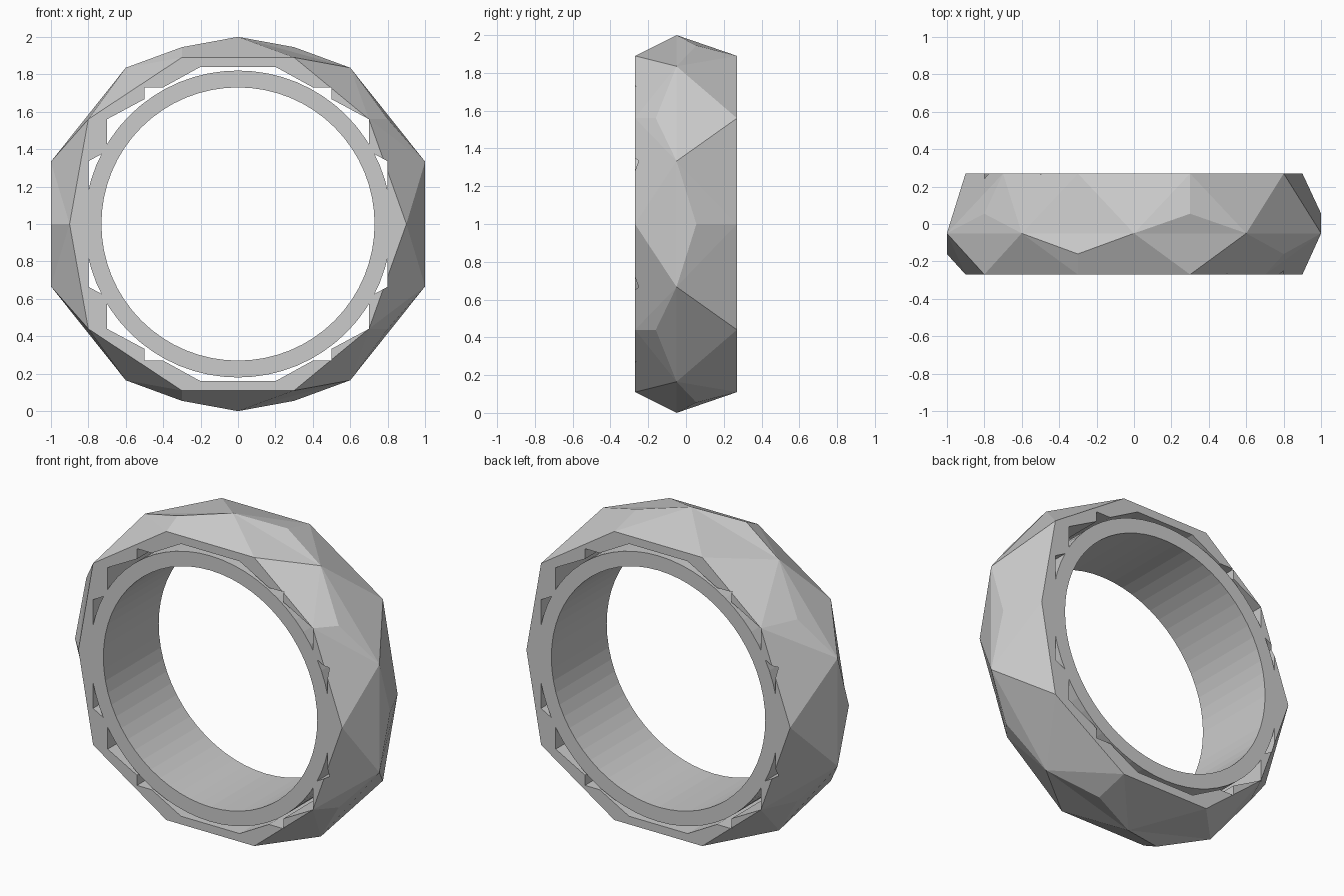
import bpy, bmesh, math

if "Cube" in bpy.data.objects:
    bpy.data.objects.remove(bpy.data.objects["Cube"])


def make_object(name, bm):
    bmesh.ops.recalc_face_normals(bm, faces=bm.faces[:])
    me = bpy.data.meshes.new(name)
    bm.to_mesh(me)
    bm.free()
    ob = bpy.data.objects.new(name, me)
    bpy.context.collection.objects.link(ob)
    return ob


# Smooth-bore inner band
def band(r_in, r_out, half, n=64):
    bm = bmesh.new()
    rings = []
    for r, y in ((r_in, -half), (r_out, -half), (r_out, half), (r_in, half)):
        rings.append([bm.verts.new((r * math.cos(2 * math.pi * i / n), y,
                                    1 + r * math.sin(2 * math.pi * i / n))) for i in range(n)])
    for k in range(4):
        a, b = rings[k], rings[(k + 1) % 4]
        for i in range(n):
            j = (i + 1) % n
            bm.faces.new((a[i], a[j], b[j], b[i]))
    return make_object("inner_band", bm)


# Faceted shell: ten slots clockwise from upper right, the tilt alternates
H = 0.27
right_edge = [(0.3, 0.89), (0.8, 0.56), (0.9, 0), (0.8, -0.56), (0.3, -0.89)]
right_mid = [(0.3, 0.945), (0.8, 0.56), (1, 0), (0.8, -0.56), (0.3, -0.945)]
right_ridge = [(0.6, 0.835), (1, 0.333), (1, -0.333), (0.6, -0.835), (0, -1)]


def full(half):
    return half + [(-x, -z) for x, z in half]


edge, mid, ridge = full(right_edge), full(right_mid), full(right_ridge)


def inset(p, narrow):
    x, z = p
    if narrow and abs(abs(x) - 0.8) < 0.01:
        x = math.copysign(0.7, x)
    return x, z


bm = bmesh.new()
F, B, M, R = [], [], [], []
for i in range(10):
    up = i % 2 == 0
    fx, fz = inset(edge[i], not up)
    bx, bz = inset(edge[i], up)
    F.append(bm.verts.new((fx, -H, 1 + fz)))
    B.append(bm.verts.new((bx, H, 1 + bz)))
    M.append(bm.verts.new((mid[i][0], 0.055 if up else -0.16, 1 + mid[i][1])))
    R.append(bm.verts.new((ridge[i][0], -0.05, 1 + ridge[i][1])))
for i in range(10):
    far, near = (F, B) if i % 2 == 0 else (B, F)
    prev, nxt = R[i - 1], R[i]
    j = (i + 1) % 10
    for tri in ((prev, nxt, far[i]), (prev, M[i], nxt),
                (prev, near[i], M[i]), (M[i], near[i], nxt),
                (nxt, F[i], F[j]), (nxt, B[i], B[j])):
        bm.faces.new(tri)
bm.faces.new(F)
bm.faces.new(B)
shell = make_object("faceted_shell", bm)

# Stepped opening cut through the shell
q = [(0.2, 0.84), (0.4, 0.73), (0.5, 0.73), (0.5, 0.667),
     (0.7, 0.56), (0.7, 0.39), (0.8, 0.335)]
outline = (q + [(x, -z) for x, z in reversed(q)] +
           [(-x, -z) for x, z in q] + [(-x, z) for x, z in reversed(q)])
bm = bmesh.new()
face = bm.faces.new([bm.verts.new((x, -0.5, 1 + z)) for x, z in outline])
ext = bmesh.ops.extrude_face_region(bm, geom=[face], use_keep_orig=True)
bmesh.ops.translate(bm, vec=(0, 1, 0),
                    verts=[v for v in ext["geom"] if isinstance(v, bmesh.types.BMVert)])
cutter = make_object("opening_cutter", bm)
cutter.hide_render = True
cutter.display_type = 'WIRE'

cut = shell.modifiers.new("opening", 'BOOLEAN')
cut.operation = 'DIFFERENCE'
cut.solver = 'EXACT'
cut.object = cutter

band(0.73, 0.82, H)
